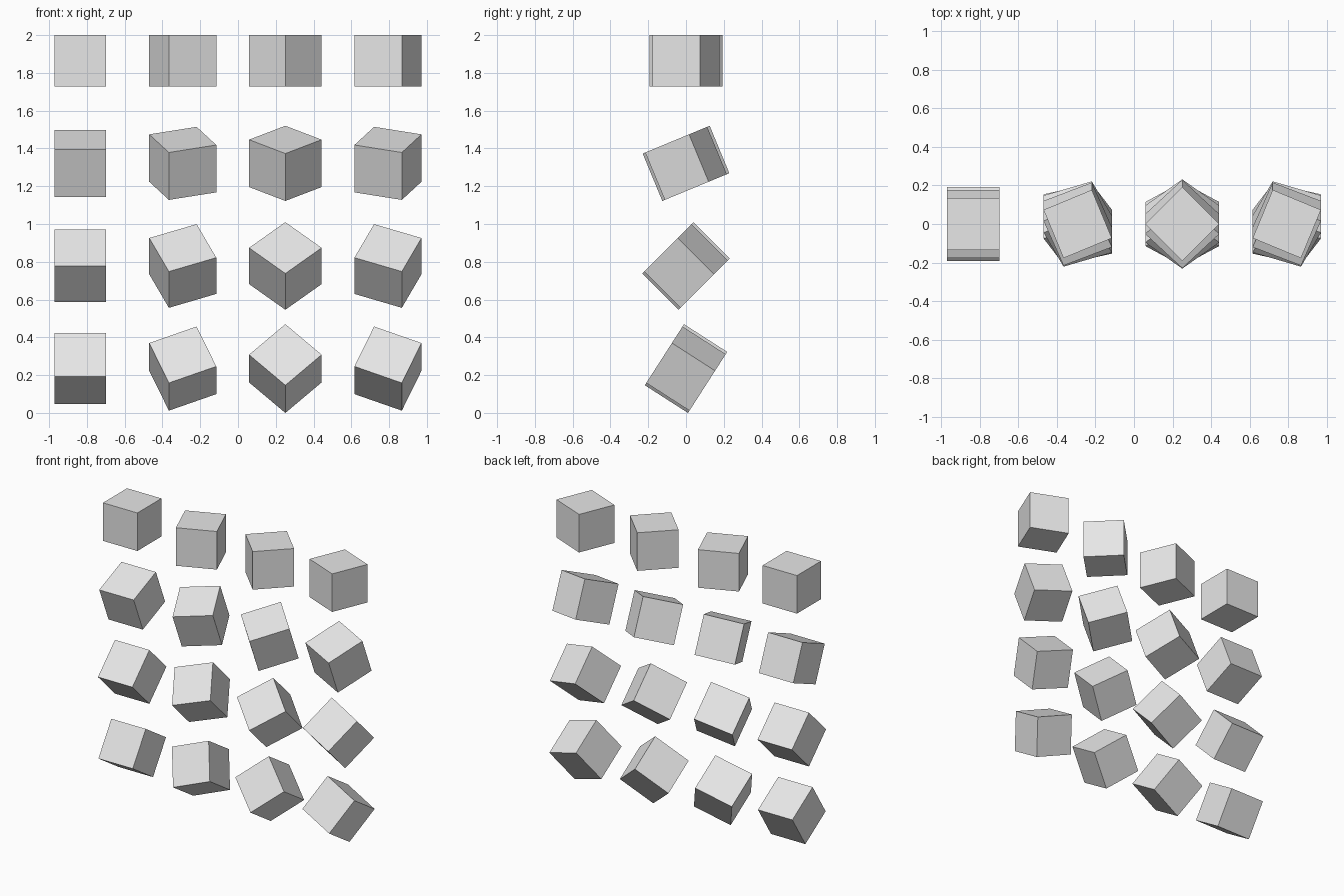
import bpy
from math import radians
from mathutils import Matrix

default = bpy.data.objects.get("Cube")
if default:
    bpy.data.objects.remove(default, do_unlink=True)

# Single plain grey
grey = bpy.data.materials.new("light_grey")
grey.use_nodes = True
colour = (0.8, 0.8, 0.8, 1.0)
grey.diffuse_color = colour
grey.node_tree.nodes["Principled BSDF"].inputs["Base Color"].default_value = colour

SIZE = 0.2716
SPACING = 2 * SIZE
LEFT_X = -0.8357
TOP_Z = 2 - SIZE / 2
TURNS = (0, 22.5, 45, 67.5)     # about z, per column
TILTS = (0, 22.5, 45, 57.3)     # about x, per row


def add_block(row, column):
    """One cube: turned about z first, then tilted about x."""
    bpy.ops.mesh.primitive_cube_add(size=SIZE)
    block = bpy.context.object
    block.name = f"block_row_{row + 1}_column_{column + 1}"
    block.data.materials.append(grey)
    place = Matrix.Translation((LEFT_X + column * SPACING, 0, TOP_Z - row * SPACING))
    tilt = Matrix.Rotation(radians(TILTS[row]), 4, "X")
    turn = Matrix.Rotation(radians(TURNS[column]), 4, "Z")
    block.matrix_world = place @ tilt @ turn


# Grid of blocks
for row in range(len(TILTS)):
    for column in range(len(TURNS)):
        add_block(row, column)
